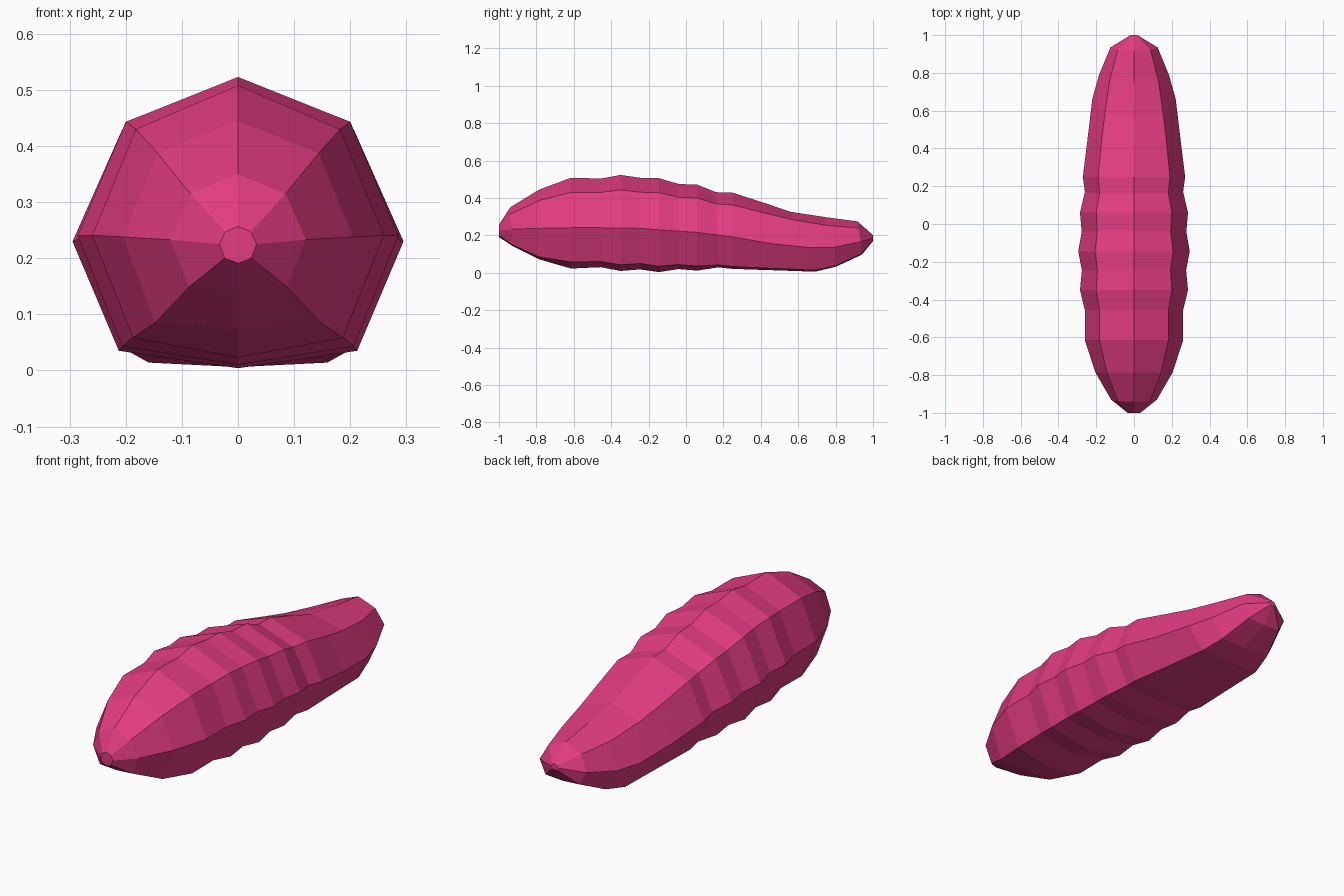
import bpy
import bmesh

cube = bpy.data.objects.get("Cube")
if cube:
    bpy.data.objects.remove(cube, do_unlink=True)

# One flat pink for the whole body
pink = bpy.data.materials.new("deep pink")
pink.use_nodes = True
colour = (0.76, 0.045, 0.22, 1)
pink.diffuse_color = colour
pink.node_tree.nodes["Principled BSDF"].inputs["Base Color"].default_value = colour

# Rings from nose to tail:
# y, lean of the top, half width, then heights of top, shoulder, side, lower edge, keel
RINGS = [
    (-1.00, 0.00, 0.033, 0.257, 0.247, 0.225, 0.200, 0.191),
    (-0.93, 0.01, 0.121, 0.350, 0.315, 0.233, 0.149, 0.143),
    (-0.785, 0.00, 0.205, 0.445, 0.387, 0.238, 0.085, 0.072),
    (-0.615, 0.00, 0.260, 0.508, 0.430, 0.241, 0.058, 0.023),
    (-0.455, 0.00, 0.260, 0.504, 0.430, 0.241, 0.060, 0.030),
    (-0.35, 0.00, 0.286, 0.523, 0.443, 0.240, 0.043, 0.010),
    (-0.245, 0.00, 0.276, 0.508, 0.431, 0.238, 0.050, 0.018),
    (-0.145, 0.00, 0.295, 0.506, 0.429, 0.230, 0.035, 0.004),
    (-0.04, 0.00, 0.277, 0.475, 0.404, 0.223, 0.044, 0.020),
    (0.06, 0.00, 0.286, 0.471, 0.400, 0.216, 0.036, 0.012),
    (0.17, 0.01, 0.260, 0.431, 0.368, 0.202, 0.042, 0.029),
    (0.25, 0.00, 0.271, 0.428, 0.363, 0.192, 0.034, 0.021),
    (0.45, 0.02, 0.246, 0.370, 0.316, 0.157, 0.024, 0.014),
    (0.66, 0.10, 0.221, 0.326, 0.282, 0.135, 0.014, 0.006),
    (0.79, 0.04, 0.185, 0.297, 0.253, 0.136, 0.038, 0.033),
    (0.935, 0.018, 0.125, 0.275, 0.240, 0.167, 0.103, 0.097),
    (1.00, 0.00, 0.018, 0.201, 0.196, 0.185, 0.174, 0.170),
]

bm = bmesh.new()
loops = []
for y, lean, w, top, shoulder, side, low, keel in RINGS:
    # Half section from top to keel, then mirrored to the other side
    half = [(0, y - lean, top), (0.70 * w, y - 0.8 * lean, shoulder),
            (w, y, side), (0.72 * w, y + 0.3 * lean, low), (0, y + 0.3 * lean, keel)]
    section = half + [(-x, py, z) for x, py, z in half[3:0:-1]]
    loops.append([bm.verts.new(p) for p in section])

# Skin between the rings, and flat caps at nose and tail
for a, b in zip(loops, loops[1:]):
    for i in range(8):
        j = (i + 1) % 8
        bm.faces.new((a[i], a[j], b[j], b[i]))
bm.faces.new(loops[0])
bm.faces.new(loops[-1])
bmesh.ops.recalc_face_normals(bm, faces=bm.faces)

mesh = bpy.data.meshes.new("ridged_body")
bm.to_mesh(mesh)
bm.free()
mesh.materials.append(pink)
body = bpy.data.objects.new("ridged_body", mesh)
bpy.context.collection.objects.link(body)
